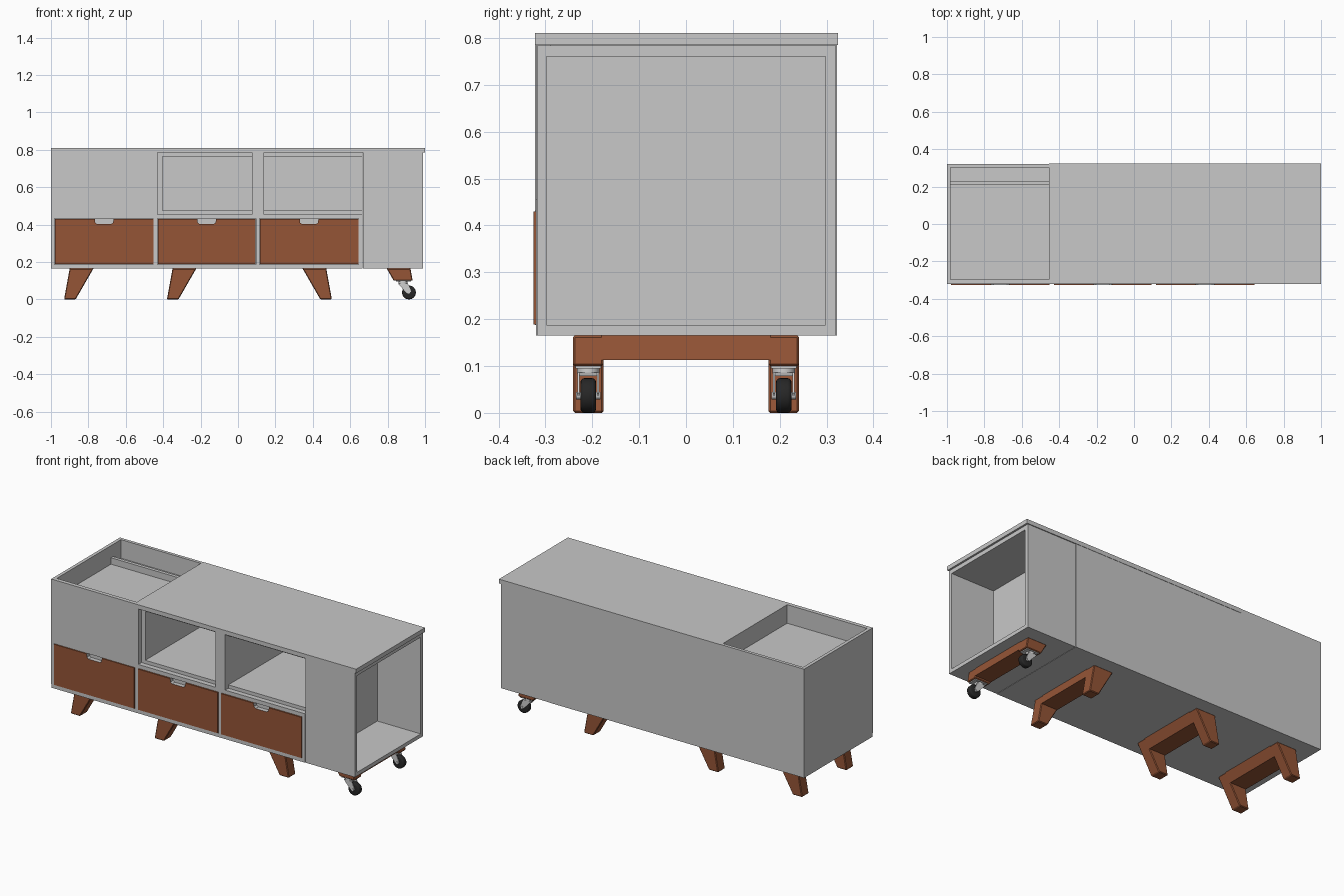
import bpy, bmesh, math
from mathutils import Matrix

if "Cube" in bpy.data.objects:
    bpy.data.objects.remove(bpy.data.objects["Cube"])


def material(name, rgb):
    m = bpy.data.materials.new(name)
    m.diffuse_color = (*rgb, 1)
    m.use_nodes = True
    m.node_tree.nodes["Principled BSDF"].inputs["Base Color"].default_value = m.diffuse_color
    return m


GREY = material("grey panel", (0.58, 0.58, 0.58))
WOOD = material("brown wood", (0.30, 0.090, 0.037))
METAL = material("light metal", (0.62, 0.62, 0.62))
RUBBER = material("black rubber", (0.02, 0.02, 0.02))


def finish(name, bm, *mats):
    bmesh.ops.recalc_face_normals(bm, faces=bm.faces)
    me = bpy.data.meshes.new(name)
    bm.to_mesh(me)
    bm.free()
    ob = bpy.data.objects.new(name, me)
    bpy.context.collection.objects.link(ob)
    for m in mats:
        me.materials.append(m)
    return ob


def box(name, x0, x1, y0, y1, z0, z1, mat=GREY):
    return prism(name, [(x0, z0), (x1, z0), (x1, z1), (x0, z1)], y0, y1, mat)


def add_prism(bm, pts, y0, y1):
    a = [bm.verts.new((x, y0, z)) for x, z in pts]
    b = [bm.verts.new((x, y1, z)) for x, z in pts]
    bm.faces.new(a)
    bm.faces.new(b[::-1])
    n = len(pts)
    for i in range(n):
        j = (i + 1) % n
        bm.faces.new((a[j], a[i], b[i], b[j]))


def prism(name, pts, y0, y1, *mats):
    """Extrude an x-z outline along y."""
    bm = bmesh.new()
    add_prism(bm, pts, y0, y1)
    return finish(name, bm, *mats)


def cylinder(name, r, depth, loc, mat, axis="Z", bevel=0.0):
    bm = bmesh.new()
    rot = Matrix.Rotation(math.pi / 2, 4, "X") if axis == "Y" else Matrix()
    bmesh.ops.create_cone(bm, cap_ends=True, segments=28, radius1=r, radius2=r,
                          depth=depth, matrix=Matrix.Translation(loc) @ rot)
    if bevel:
        rim = [e for e in bm.edges if any(len(f.verts) > 4 for f in e.link_faces)]
        bmesh.ops.bevel(bm, geom=rim, offset=bevel, segments=3, profile=0.5, affect="EDGES")
    ob = finish(name, bm, mat)
    bpy.context.view_layer.objects.active = ob
    ob.select_set(True)
    bpy.ops.object.shade_smooth_by_angle(angle=math.radians(40))
    ob.select_set(False)
    return ob


F, B = -0.32, 0.322          # front and back planes of the cabinet

# Carcass boards
box("bottom_board", -1, 0.665, F, B, 0.165, 0.187)
box("back_panel", -0.455, 0.665, 0.303, B, 0.187, 0.785)
box("top_board", -0.455, 1.0, -0.322, 0.324, 0.785, 0.81)
box("partition", -0.455, -0.43, F, 0.303, 0.187, 0.785)

# Left section with an open tray on top
box("left_side", -1, -0.98, -0.322, B, 0.187, 0.81)
box("tray_back", -0.98, -0.455, 0.303, B, 0.187, 0.81)
box("tray_front", -0.98, -0.455, -0.322, -0.298, 0.432, 0.81)
box("tray_floor", -0.98, -0.455, -0.298, 0.303, 0.68, 0.70)
box("tray_divider", -0.98, -0.455, 0.21, 0.23, 0.70, 0.738)

# Open niches with a lining set back from the front
box("niche_rail", -0.43, 0.665, F, -0.29, 0.432, 0.455)
box("niche_floor", -0.43, 0.665, -0.29, 0.303, 0.455, 0.475)
box("niche_ceiling", -0.43, 0.665, -0.29, 0.303, 0.765, 0.785)
box("niche_left_lining", -0.43, -0.405, -0.29, 0.303, 0.475, 0.765)
box("niche_divider", 0.075, 0.14, F, 0.303, 0.455, 0.785)

# Drawers with a notched pull
box("drawer_backing", -0.98, 0.665, -0.298, -0.285, 0.187, 0.432)
for i, x in enumerate((0.095, 0.645)):
    box(f"drawer_stile_{i + 1}", x, x + 0.02, F, -0.298, 0.187, 0.432)
for i, (x0, x1) in enumerate(((-0.978, -0.453), (-0.428, 0.093), (0.117, 0.643))):
    c = (x0 + x1) / 2
    z0, z1 = 0.189, 0.430
    notch = [(0.05, z1), (0.048, 0.410), (0.037, 0.402),
             (-0.037, 0.402), (-0.048, 0.410), (-0.05, z1)]
    outline = [(x0, z0), (x1, z0), (x1, z1)] + [(c + dx, z) for dx, z in notch] + [(x0, z1)]
    d = prism(f"drawer_front_{i + 1}", outline, -0.325, -0.299, WOOD, GREY)
    for p in d.data.polygons:            # grey lining inside the notch
        if abs(p.center.x - c) < 0.0505 and p.center.z > 0.4 and abs(p.normal.y) < 0.5:
            p.material_index = 1

# Pull-out module, open at the right end
MF, MB = -0.318, 0.320
box("module_floor", 0.667, 0.99, MF, MB, 0.165, 0.187)
box("module_ceiling", 0.667, 0.99, MF, MB, 0.76, 0.784)
box("module_front_wall", 0.667, 0.99, MF, -0.298, 0.187, 0.76)
box("module_back_wall", 0.667, 0.99, 0.298, MB, 0.187, 0.76)
box("module_inner_wall", 0.667, 0.705, -0.298, 0.298, 0.187, 0.76)


# Leg frames: two slanted legs joined by a crossbar
def leg_frame(name, top_x, direction, z_end=0.0):
    def edge(z):
        t = (0.165 - z) / 0.165
        return (top_x + direction * 0.03 * t, top_x - direction * (0.127 - 0.095 * t))

    def outline(z):
        (a, b), (c, d) = edge(0.165), edge(z)
        return [(a, 0.165), (c, z), (d, z), (b, 0.165)]

    for side, y in (("front", -0.2085), ("back", 0.2085)):
        ob = prism(f"{name}_{side}_leg", outline(z_end), y - 0.0325, y + 0.0325, WOOD)
        bev = ob.modifiers.new("soft edges", "BEVEL")
        bev.width = 0.004
        bev.segments = 1
    prism(f"{name}_crossbar", outline(0.113), -0.18, 0.18, WOOD)


leg_frame("left_frame", -0.90, -1)
leg_frame("middle_frame", -0.35, -1)
leg_frame("right_frame", 0.472, 1)
leg_frame("caster_frame", 0.922, 1, 0.10)

# Casters under the module
for side, y in (("front", -0.2085), ("back", 0.2085)):
    box(f"{side}_caster_plate", 0.845, 0.925, y - 0.027, y + 0.027, 0.095, 0.1005, METAL)
    cylinder(f"{side}_caster_swivel", 0.024, 0.012, (0.882, y, 0.09), METAL)
    bm = bmesh.new()
    arm = [(0.856, 0.086), (0.908, 0.086), (0.926, 0.042), (0.918, 0.030),
           (0.904, 0.032), (0.872, 0.066)]
    for s in (-1, 1):
        add_prism(bm, arm, y + s * 0.019, y + s * 0.023)
    add_prism(bm, [(0.856, 0.086), (0.908, 0.086), (0.906, 0.079), (0.860, 0.079)],
              y - 0.019, y + 0.019)
    finish(f"{side}_caster_fork", bm, METAL)
    cylinder(f"{side}_caster_wheel", 0.037, 0.033, (0.914, y, 0.037), RUBBER, "Y", 0.008)
    cylinder(f"{side}_caster_axle", 0.008, 0.052, (0.914, y, 0.037), METAL, "Y")
